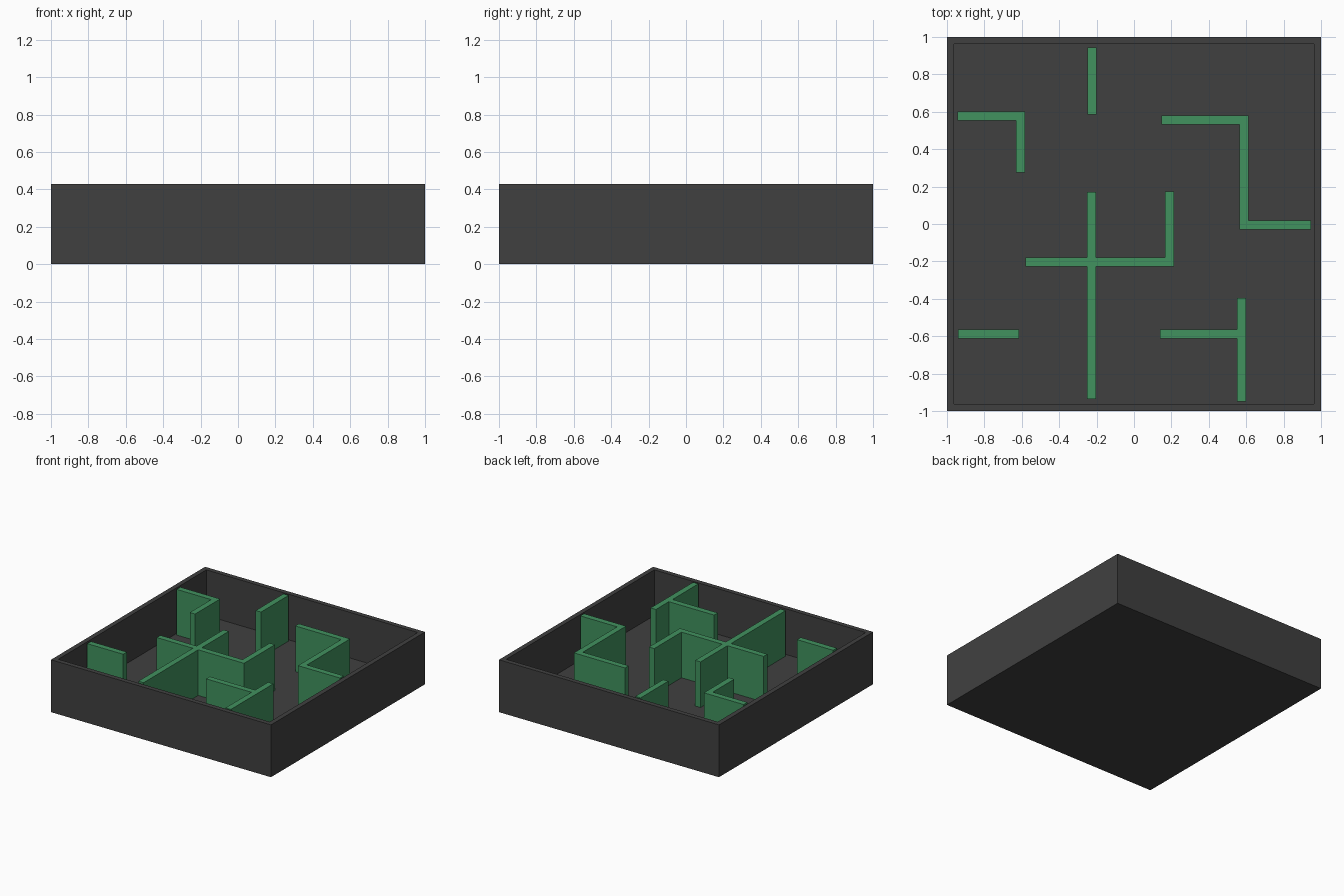
import bpy, bmesh

if "Cube" in bpy.data.objects:
    bpy.data.objects.remove(bpy.data.objects["Cube"])

HEIGHT, FLOOR, RIM, T = 0.43, 0.055, 0.055, 0.048


def material(name, color):
    m = bpy.data.materials.new(name)
    m.diffuse_color = (*color, 1)
    m.use_nodes = True
    m.node_tree.nodes["Principled BSDF"].inputs["Base Color"].default_value = m.diffuse_color
    return m


def add_object(name, bm, mat):
    bmesh.ops.recalc_face_normals(bm, faces=bm.faces)
    mesh = bpy.data.meshes.new(name)
    bm.to_mesh(mesh)
    bm.free()
    mesh.materials.append(mat)
    obj = bpy.data.objects.new(name, mesh)
    bpy.context.collection.objects.link(obj)
    return obj


def box(bm, x0, x1, y0, y1, z0, z1):
    verts = bmesh.ops.create_cube(bm, size=1)["verts"]
    bmesh.ops.scale(bm, vec=(x1 - x0, y1 - y0, z1 - z0), verts=verts)
    bmesh.ops.translate(bm, vec=((x0 + x1) / 2, (y0 + y1) / 2, (z0 + z1) / 2), verts=verts)


dark = material("dark_grey", (0.051, 0.051, 0.051))
green = material("green", (0.053, 0.287, 0.114))

# Open tray: inset the top face, then push it down to the floor
bm = bmesh.new()
box(bm, -1, 1, -1, 1, 0, HEIGHT)
top = max(bm.faces, key=lambda f: f.calc_center_median().z)
bmesh.ops.inset_region(bm, faces=[top], thickness=RIM)
well = bmesh.ops.extrude_discrete_faces(bm, faces=[top])["faces"][0]
bmesh.ops.translate(bm, vec=(0, 0, FLOOR - HEIGHT), verts=well.verts)
add_object("tray", bm, dark)


# Maze walls: runs along x are (x0, x1, y centre), along y are (x centre, y0, y1)
def maze_wall(name, along_x=(), along_y=()):
    bm = bmesh.new()
    for x0, x1, y in along_x:
        box(bm, x0, x1, y - T / 2, y + T / 2, FLOOR, HEIGHT)
    for x, y0, y1 in along_y:
        box(bm, x - T / 2, x + T / 2, y0, y1, FLOOR, HEIGHT)
    add_object(name, bm, green)


maze_wall("back_stub_wall", along_y=[(-0.225, 0.585, 0.945)])
maze_wall("back_left_corner_wall", [(-0.945, -0.583, 0.577)], [(-0.607, 0.275, 0.553)])
maze_wall("back_right_zigzag_wall",
          [(0.148, 0.565, 0.556), (0.613, 0.947, -0.005)], [(0.589, -0.029, 0.58)])
maze_wall("centre_cross_wall",
          [(-0.58, -0.251, -0.203), (-0.203, 0.214, -0.203)],
          [(-0.227, -0.935, 0.17), (0.19, -0.179, 0.175)])
maze_wall("front_left_stub_wall", [(-0.942, -0.615, -0.588)])
maze_wall("front_right_tee_wall", [(0.139, 0.551, -0.588)], [(0.575, -0.948, -0.396)])
